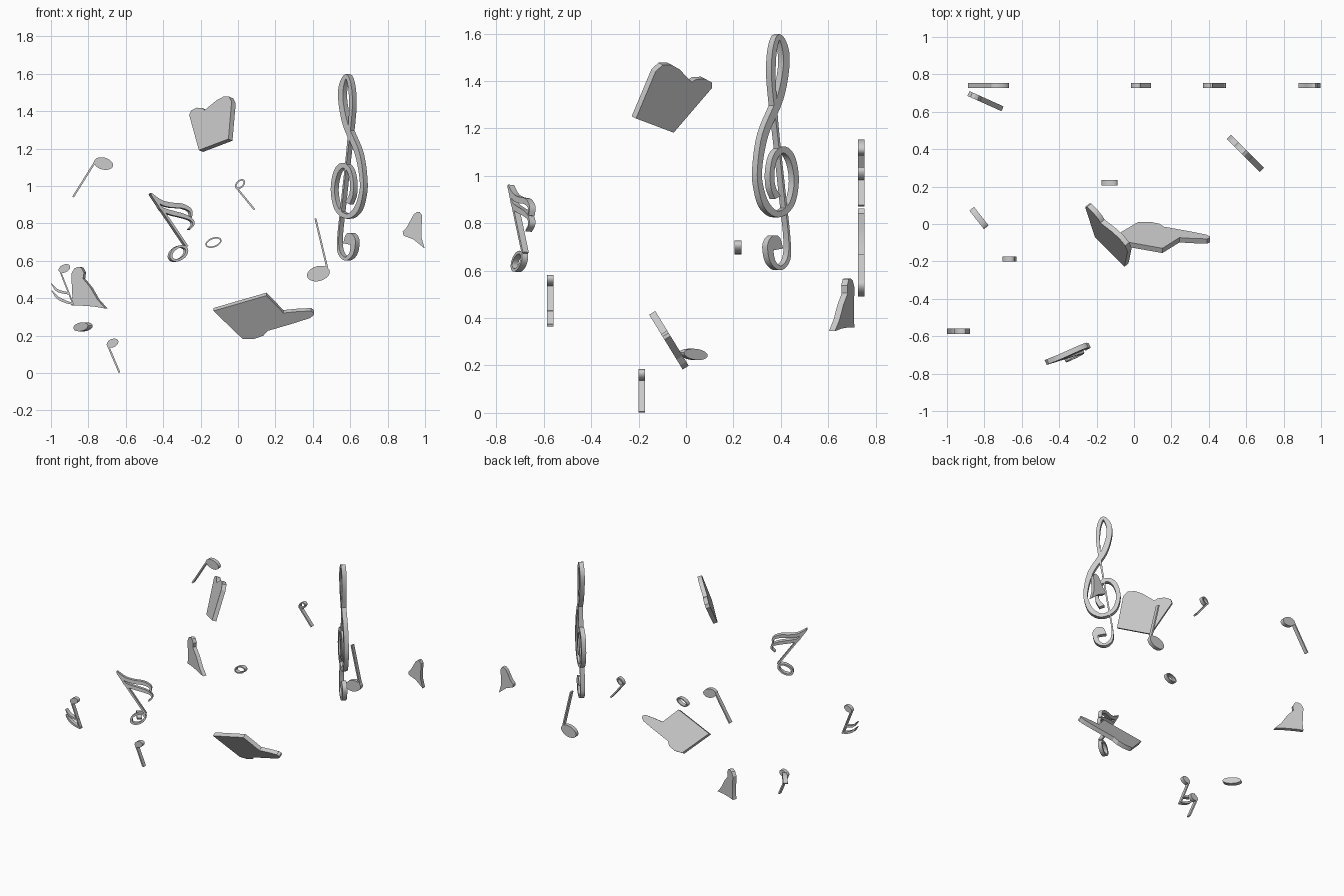
import bpy, bmesh, math
from mathutils import Vector

if "Cube" in bpy.data.objects:
    bpy.data.objects.remove(bpy.data.objects["Cube"])


class Plate:
    """Flat piece on a tilted plane; outlines are given as seen along one axis (0 = side view, 1 = front view)."""

    def __init__(self, name, origin, normal=(0, 1, 0), axis=1, depth=0.032):
        self.name, self.o, self.axis, self.depth = name, Vector(origin), axis, depth
        self.n = Vector(normal).normalized()
        self.bm = bmesh.new()

    def pair(self, a, z):
        # back and front vertex for one outline point
        p = Vector((0, a, z)) if self.axis == 0 else Vector((a, 0, z))
        p[self.axis] = self.n.dot(self.o - p) / self.n[self.axis]
        off = self.n * self.depth / 2
        return self.bm.verts.new(p - off), self.bm.verts.new(p + off)

    def outline(self, pts):
        v = [self.pair(*p) for p in pts]
        self.bm.faces.new([q[0] for q in v])
        self.bm.faces.new([q[1] for q in reversed(v)])
        for a, b in zip(v, v[1:] + v[:1]):
            self.bm.faces.new((a[0], a[1], b[1], b[0]))

    def strip(self, left, right, closed=False):
        L, R = [self.pair(*p) for p in left], [self.pair(*p) for p in right]
        new = self.bm.faces.new
        for i in range(len(L) if closed else len(L) - 1):
            j = (i + 1) % len(L)
            new((L[i][0], L[j][0], R[j][0], R[i][0]))
            new((L[i][1], R[i][1], R[j][1], L[j][1]))
            new((L[i][0], L[i][1], L[j][1], L[j][0]))
            new((R[i][0], R[j][0], R[j][1], R[i][1]))
        if not closed:
            for i in (0, -1):
                new((L[i][0], R[i][0], R[i][1], L[i][1]))

    def ribbon(self, pts, steps=4):
        # smooth tapered band through (a, z, half width) points
        P = [Vector(p) for p in pts]
        P = [2 * P[0] - P[1]] + P + [2 * P[-1] - P[-2]]
        S = []
        for p0, p1, p2, p3 in zip(P, P[1:], P[2:], P[3:]):
            for k in range(steps):
                t = k / steps
                S.append(0.5 * (2 * p1 + (p2 - p0) * t + (2 * p0 - 5 * p1 + 4 * p2 - p3) * t * t
                                + (3 * p1 - p0 - 3 * p2 + p3) * t ** 3))
        S.append(P[-2])
        left, right = [], []
        for i, s in enumerate(S):
            d = (S[min(i + 1, len(S) - 1)] - S[max(i - 1, 0)]).to_2d().normalized()
            side = Vector((-d.y, d.x)) * s.z
            left.append(s.to_2d() + side)
            right.append(s.to_2d() - side)
        self.strip(left, right)

    def stem(self, a, b, w=0.006):
        self.ribbon([(*a, w), (*b, w)], 1)

    def head(self, c, rx, ry, tilt, inner=None, n=32):
        def loop(rx, ry):
            t = math.radians(tilt)
            return [(c[0] + rx * math.cos(u) * math.cos(t) - ry * math.sin(u) * math.sin(t),
                     c[1] + rx * math.cos(u) * math.sin(t) + ry * math.sin(u) * math.cos(t))
                    for u in (2 * math.pi * k / n for k in range(n))]
        if inner:
            self.strip(loop(rx, ry), loop(*inner), True)
        else:
            self.outline(loop(rx, ry))

    def done(self):
        bmesh.ops.recalc_face_normals(self.bm, faces=self.bm.faces[:])
        me = bpy.data.meshes.new(self.name)
        self.bm.to_mesh(me)
        self.bm.free()
        ob = bpy.data.objects.new(self.name, me)
        bpy.context.collection.objects.link(ob)
        bpy.ops.object.select_all(action='DESELECT')
        ob.select_set(True)
        bpy.context.view_layer.objects.active = ob
        bpy.ops.object.shade_smooth_by_angle(angle=math.radians(30))


# Treble clef, turned 45 degrees
p = Plate("treble_clef", (0.587, 0.385, 1), (1, 1, 0), 0, 0.032)
p.ribbon([(.379, .69, .02), (.368, .735, .016), (.346, .707, .013), (.355, .64, .011), (.389, .611, .009),
          (.422, .648, .007), (.426, .732, .004), (.406, .922, .004), (.381, 1.154, .004), (.368, 1.28, .006),
          (.358, 1.428, .009), (.364, 1.534, .009), (.384, 1.589, .009), (.409, 1.534, .013), (.411, 1.449, .013),
          (.385, 1.323, .014), (.324, 1.175, .013), (.3, 1.027, .01), (.307, .943, .011), (.333, .871, .014),
          (.381, .838, .013), (.435, .88, .011), (.455, .977, .01), (.44, 1.07, .012), (.406, 1.11, .014),
          (.37, 1.087, .011), (.353, 1.019, .009), (.357, .952, .01), (.377, .909, .014)], 5)
p.done()

# Solid-headed single notes
for name, y, head, stem in [
        ("quarter_note_right", .74, ((.43, .532), .062, .04, 15), ((.414, .826), (.481, .545))),
        ("quarter_note_left", .74, ((-.719, 1.12), .052, .032, -15), ((-.76, 1.136), (-.882, .941))),
        ("quarter_note_low", -.187, ((-.671, .16), .033, .022, 25), ((-.695, .147), (-.634, .003)))]:
    p = Plate(name, (0, y, 0), depth=.028)
    p.head(*head)
    p.stem(*stem, .005)
    p.done()

# Hollow notes
p = Plate("half_note", (0, .74, 0), depth=.028)
p.head((.011, 1.01), .032, .021, 45, (.023, .013))
p.stem((-.013, .997), (.088, .874), .005)
p.done()
p = Plate("whole_note", (0, .22, 0), depth=.03)
p.head((-.131, .698), .045, .026, 20, (.037, .018))
p.done()

# Small tilted disc note
p = Plate("solid_head", (-.832, .036, .245), (1.27, 1, 0), 0)
p.head((.032, .247), .05, .023, -8)
p.done()

# Small note with two flags
p = Plate("sixteenth_note_small", (0, -.573, 0), depth=.028)
p.head((-.928, .559), .033, .021, 25)
p.stem((-.952, .548), (-.88, .365), .004)
p.ribbon([(-.998, .479, .002), (-.965, .441, .007), (-.901, .425, .006)])
p.ribbon([(-.996, .441, .002), (-.965, .404, .007), (-.923, .382, .007), (-.88, .370, .005)])
p.done()

# Large hollow note with two flags
p = Plate("sixteenth_note_large", (-.465, -.737, .96), (-.46, 1, -.1), 1, .028)
p.head((-.321, .639), .054, .038, 35, (.04, .025))
p.stem((-.466, .955), (-.276, .675), .006)
p.ribbon([(-.47, .96, .003), (-.42, .915, .011), (-.366, .898, .013), (-.302, .892, .012),
          (-.259, .869, .008), (-.254, .832, .003)])
p.ribbon([(-.435, .905, .003), (-.41, .876, .009), (-.366, .858, .012), (-.297, .84, .011),
          (-.254, .82, .007), (-.243, .794, .005), (-.265, .767, .003)])
p.done()

# Filled-in plates: two large beamed pairs and two small flagged notes
for name, origin, normal, axis, depth, pts in [
        ("beamed_pair_upper", (-.035, -.225, 1.25), (.73, .605, -.317), 0, .03,
         [(-.22, 1.247), (-.061, 1.187), (.1, 1.375), (.1, 1.399), (.072, 1.414), (.034, 1.412),
          (.015, 1.40), (-.036, 1.454), (-.069, 1.473), (-.107, 1.473), (-.137, 1.445)]),
        ("beamed_pair_lower", (.14, -.074, .31), (0, .853, .522), 1, .03,
         [(-.131, .34), (.152, .422), (.243, .329), (.313, .336), (.39, .34), (.405, .33), (.405, .317),
          (.385, .302), (.302, .275), (.158, .233), (.136, .208), (.088, .191), (.024, .191)]),
        ("eighth_note_left", (-.79, .655, 0), (.45, 1, 0), 1, .028,
         [(-.885, .532), (-.869, .56), (-.85, .568), (-.832, .564), (-.818, .537), (-.823, .505), (-.783, .457),
          (-.746, .393), (-.703, .345), (-.767, .356), (-.837, .361), (-.885, .361), (-.88, .41), (-.883, .473)]),
        ("eighth_note_right", (0, .74, 0), (0, 1, 0), 1, .028,
         [(.939, .847), (.955, .86), (.971, .862), (.985, .842), (.981, .778), (.981, .725), (.998, .666),
          (.939, .714), (.885, .735), (.88, .757), (.901, .778), (.922, .816)])]:
    p = Plate(name, origin, normal, axis, depth)
    p.outline(pts)
    p.done()
